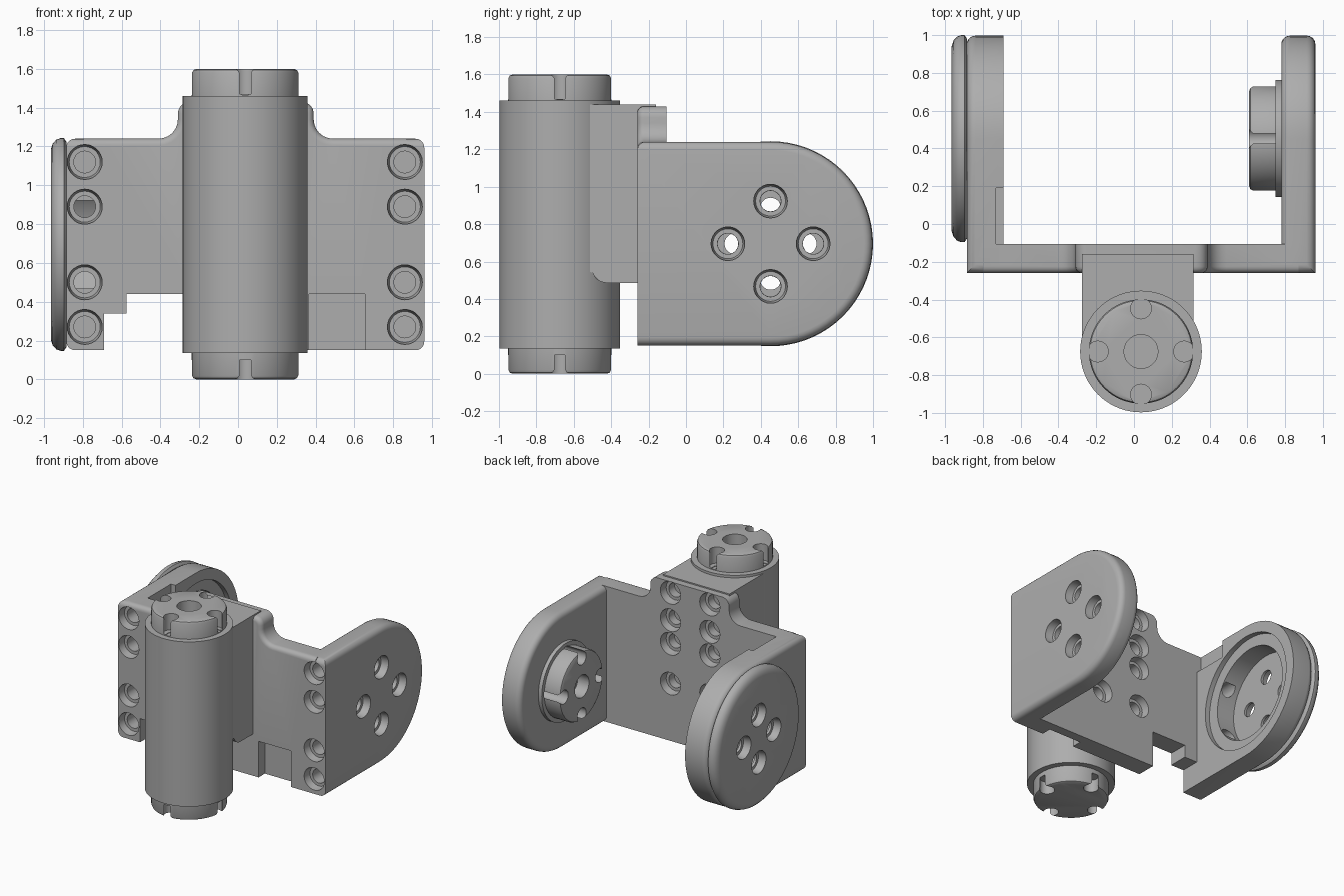
import bpy, bmesh
from math import sin, cos, pi, radians
from mathutils import Vector, Matrix

if "Cube" in bpy.data.objects:
    bpy.data.objects.remove(bpy.data.objects["Cube"])

grey = bpy.data.materials.new("plain_grey")
grey.use_nodes = True
grey.diffuse_color = (0.42, 0.42, 0.42, 1)
grey.node_tree.nodes["Principled BSDF"].inputs["Base Color"].default_value = grey.diffuse_color

CX, CY = 0.037, -0.675      # upright motor axis
AY, AZ = 0.452, 0.695       # cross axis through both arms
PITCH = 0.228               # bolt circle radius


def finish(bm, name):
    bmesh.ops.recalc_face_normals(bm, faces=bm.faces)
    mesh = bpy.data.meshes.new(name)
    bm.to_mesh(mesh)
    bm.free()
    obj = bpy.data.objects.new(name, mesh)
    bpy.context.collection.objects.link(obj)
    mesh.materials.append(grey)
    return obj


def lathe(name, profile, loc, axis, seg=48):
    """Solid of revolution from (radius, height) pairs."""
    bm = bmesh.new()
    rot = Vector(axis).to_track_quat('Z', 'Y').to_matrix()
    rings = [[bm.verts.new(Vector(loc) + rot @ Vector((r * cos(2 * pi * i / seg), r * sin(2 * pi * i / seg), h)))
              for i in range(seg)] for r, h in profile]
    for a, b in zip(rings, rings[1:]):
        for i in range(seg):
            j = (i + 1) % seg
            bm.faces.new((a[i], a[j], b[j], b[i]))
    bm.faces.new(rings[0])
    bm.faces.new(rings[-1])
    return finish(bm, name)


def prism(name, pts, place, a, b, bevels=()):
    """Extrude an outline from a to b; each bevel is (edge rule, width)."""
    bm = bmesh.new()
    face = bm.faces.new([bm.verts.new(place(u, v, a)) for u, v in pts])
    out = bmesh.ops.extrude_face_region(bm, geom=[face])
    shift = Vector(place(0, 0, b)) - Vector(place(0, 0, a))
    bmesh.ops.translate(bm, vec=shift, verts=[v for v in out["geom"] if isinstance(v, bmesh.types.BMVert)])
    for rule, width in bevels:
        edges = [e for e in bm.edges if rule(e.verts[0].co, e.verts[1].co)]
        bmesh.ops.bevel(bm, geom=edges, offset=width, segments=5, profile=0.5, affect='EDGES')
    return finish(bm, name)


def box(name, lo, hi):
    bm = bmesh.new()
    lo, hi = Vector(lo), Vector(hi)
    bmesh.ops.create_cube(bm, size=1, matrix=Matrix.Translation((lo + hi) / 2) @ Matrix.Diagonal((*(hi - lo), 1)))
    return finish(bm, name)


def combine(obj, tools, operation):
    for tool in tools:
        mod = obj.modifiers.new("cut", 'BOOLEAN')
        mod.operation, mod.solver, mod.object = operation, 'EXACT', tool
    mesh = bpy.data.meshes.new_from_object(obj.evaluated_get(bpy.context.evaluated_depsgraph_get()))
    obj.modifiers.clear()
    obj.data = mesh
    for tool in tools:
        bpy.data.objects.remove(tool)


def arc(cu, cv, r, start, end, n):
    return [(cu + r * cos(radians(start + (end - start) * i / n)),
             cv + r * sin(radians(start + (end - start) * i / n))) for i in range(n + 1)]


def screw_hole(loc, axis, depth):
    return lathe("cutter", [(.09, -.03), (.09, .01), (.08, .06), (.056, .06), (.056, depth)], loc, axis, 28)


def drill(loc, axis, r, depth):
    return lathe("cutter", [(r, -.03), (r, depth)], loc, axis, 28)


def around(center, u, v, r):
    u, v = Vector(u), Vector(v)
    return [(Vector(center) + d * r, d) for d in (u, v, -u, -v)]


X, Y, Z = Vector((1, 0, 0)), Vector((0, 1, 0)), Vector((0, 0, 1))


def horn_cuts(face_center, inward, u, v, depth):
    """Centre hole, bolt holes and rim slots of an output horn."""
    cuts = [drill(face_center, inward, .09, .1)]
    for p, d in around(face_center, u, v, PITCH):
        cuts.append(drill(p, inward, .055, depth))
        side = Vector(d).cross(inward) * .017
        a, b = p - side - inward * .03, p + side + d * .1 + inward * .135
        lo = [min(s, t) for s, t in zip(a, b)]
        hi = [max(s, t) for s, t in zip(a, b)]
        cuts.append(box("cutter", lo, hi))
    return cuts


# Bracket: two D-shaped arms joined by a back plate
FRONT = -.26
d_shape = [(FRONT, .15)] + arc(AY, AZ, .545, -90, 90, 36) + [(FRONT, 1.24)]


def arm(name, inner, outer, round_inner):
    def rule(p, q):
        same = abs(p.x - q.x) < 1e-4
        at_front = p.y < FRONT + .01 and q.y < FRONT + .01
        if same:
            return not at_front and (round_inner or abs(p.x - outer) < 1e-4)
        return at_front and p.z > 1.2
    return prism(name, d_shape, lambda u, v, w: (w, u, v), inner, outer, [(rule, .045)])


left_arm = arm("left_arm", .78, .96, True)
right_arm = arm("right_arm", -.69, -.885, False)

plate_outline = ([(-.8, 1.24)] + arc(-.41, 1.34, .1, -90, 0, 6) + arc(-.25, 1.37, .06, 180, 90, 5)
                 + arc(.33, 1.37, .06, 90, 0, 5) + arc(.49, 1.34, .1, 180, 270, 6)
                 + [(.87, 1.24), (.87, .15), (-.27, .15), (-.27, .44), (-.575, .44), (-.575, .34), (-.8, .34)])
front_top = lambda p, q: p.z > 1.23 and q.z > 1.23 and p.y < FRONT + .01 and q.y < FRONT + .01
bracket = prism("bracket", plate_outline, lambda u, v, w: (u, w, v), FRONT, -.105, [(front_top, .035)])

# Saddle block between plate and motor
saddle_outline = [(-.16, 1.44), (-.6, 1.44), (-.6, .56)] + arc(-.42, .57, .085, 200, 270, 5) + [(-.16, .485)]
saddle = prism("saddle", saddle_outline, lambda u, v, w: (w, u, v), -.275, .315)
combine(bracket, [left_arm, right_arm, saddle], 'UNION')

cuts = [box("cutter", (.365, -.3, .1), (.655, -.18, .44)),
        box("cutter", (-.73, -.105, 1.1), (-.6, .19, 1.3))]
for z in (1.12, .89, .5, .27):
    cuts += [screw_hole((x, FRONT, z), Y, .42) for x in (-.79, .86)]
for z in (1.34, 1.12, .93, .61):
    cuts += [screw_hole((CX + s * .175, -.105, z), -Y, .13) for s in (-1, 1)]
for p, d in around((.96, AY, AZ), Y, Z, PITCH):
    cuts.append(screw_hole(p, -X, .25))
# Stepped bearing bore in the right arm
cuts.append(lathe("cutter", [(.46, -.03), (.46, .04), (.37, .04), (.37, .25)], (-.69, AY, AZ), -X, 64))
combine(bracket, cuts, 'DIFFERENCE')

# Round cover closing the bore from outside
cover = lathe("bearing_cover", [(.53, 0), (.548, .012), (.548, .03), (.54, .052), (.52, .07), (.49, .08)],
              (-.885, AY, AZ), -X, 72)
combine(cover, [screw_hole(p, X, .15) for p, d in around((-.965, AY, AZ), Y, Z, .19)], 'DIFFERENCE')

# Upright motor body with its two horns
motor = lathe("motor_body", [(.322, .135), (.322, 1.46)], (CX, CY, 0), Z, 72)
horn_profile = [(.276, -.03), (.276, .12), (.27, .134), (.257, .14)]
top_horn = lathe("top_horn", horn_profile, (CX, CY, 1.46), Z, 64)
combine(top_horn, horn_cuts(Vector((CX, CY, 1.6)), -Z, X, Y, .13), 'DIFFERENCE')
bottom_horn = lathe("bottom_horn", horn_profile, (CX, CY, .14), -Z, 64)
combine(bottom_horn, [drill(p, Z, .055, .1) for p, d in around((CX, CY, 0), X, Y, PITCH)], 'DIFFERENCE')

# Horn on the inner face of the left arm
side_horn = lathe("side_horn", [(.31, -.001), (.31, .03), (.277, .03), (.277, .15), (.27, .164), (.257, .17)],
                  (.78, AY, AZ), -X, 64)
combine(side_horn, horn_cuts(Vector((.61, AY, AZ)), X, Y, Z, .25), 'DIFFERENCE')

# Smooth round faces, keep machined edges crisp
for obj in (bracket, cover, motor, top_horn, bottom_horn, side_horn):
    bpy.ops.object.select_all(action='DESELECT')
    obj.select_set(True)
    bpy.context.view_layer.objects.active = obj
    bpy.ops.object.shade_smooth_by_angle(angle=radians(30))
